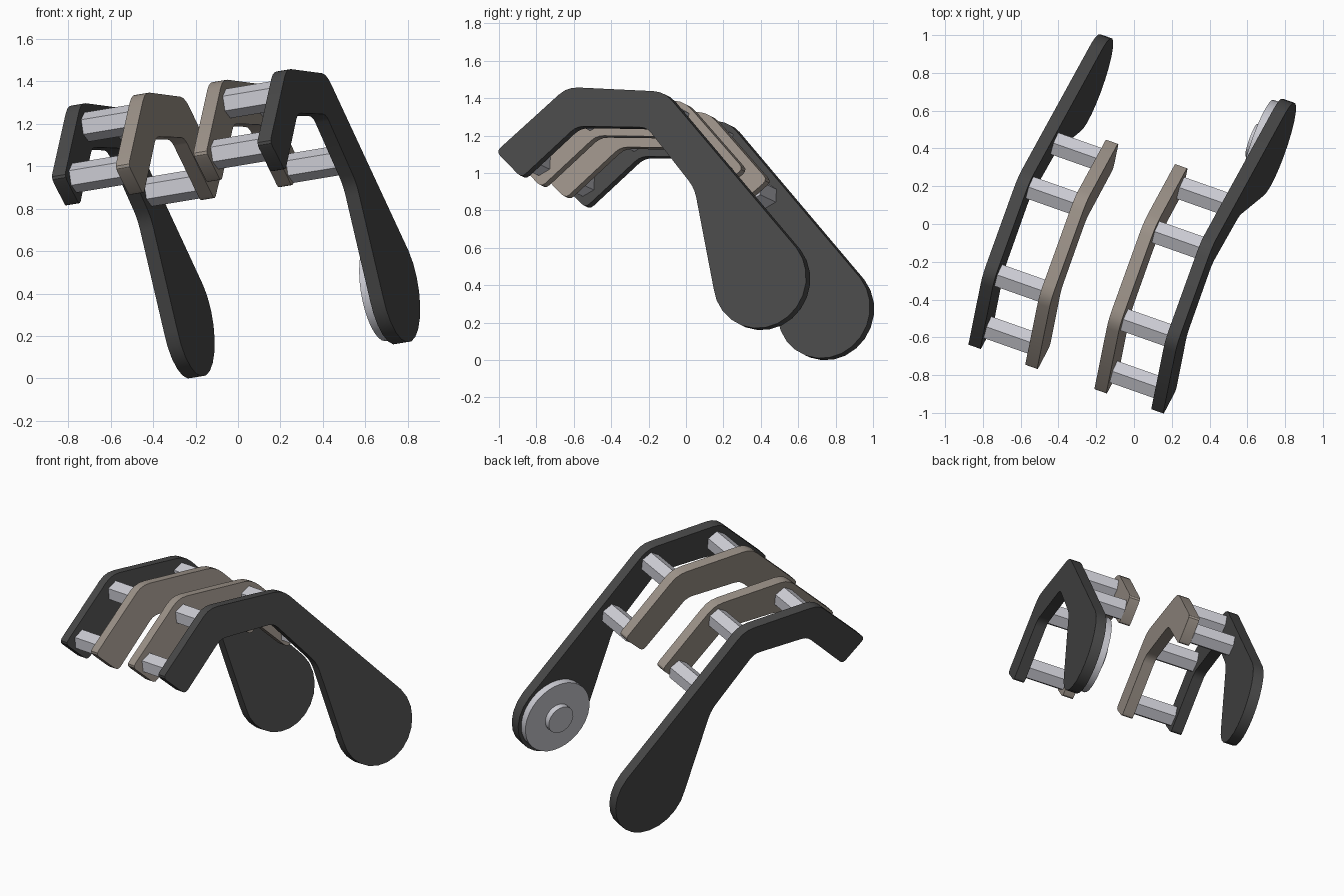
import bpy, bmesh, math
from mathutils import Vector

if "Cube" in bpy.data.objects:
    bpy.data.objects.remove(bpy.data.objects["Cube"])

# The whole assembly is tilted: every plate faces along N. Outlines are given
# as (y, z) seen from the right, on the outer face of the right-hand plate.
KY, KZ, X0 = 0.353, 0.166, 0.695
N = Vector((1, -KY, KZ))
E1 = Vector((KY, 1, 0)).normalized()
E2 = N.normalized().cross(E1)


def material(name, col):
    m = bpy.data.materials.new(name)
    m.diffuse_color = (*col, 1)
    m.use_nodes = True
    m.node_tree.nodes["Principled BSDF"].inputs["Base Color"].default_value = m.diffuse_color
    return m


DARK = material("dark grey", (0.066, 0.066, 0.066))
TAN = material("warm tan", (0.335, 0.29, 0.25))
METAL = material("light metal", (0.6, 0.6, 0.65))


def place(y, z, t):
    return Vector((X0 + KY * y - KZ * z, y, z)) + N * t


def circle(cy, cz, r, start, end, steps, closed=False):
    pts = []
    for i in range(steps if closed else steps + 1):
        a = math.radians(start + (end - start) * i / steps)
        d = (E1 * math.cos(a) + E2 * math.sin(a)) * r
        pts.append((cy + d.y, cz + d.z))
    return pts


def rounded(corners, steps=3):
    """Each corner is (y, z, cut length); cut 0 keeps the point."""
    out = []
    n = len(corners)
    for i, (y, z, r) in enumerate(corners):
        p = Vector((y, z))
        if r == 0:
            out.append((y, z))
            continue
        a = p + (Vector(corners[i - 1][:2]) - p).normalized() * r
        b = p + (Vector(corners[(i + 1) % n][:2]) - p).normalized() * r
        for k in range(steps + 1):
            s = k / steps
            q = a * (1 - s) ** 2 + p * 2 * s * (1 - s) + b * s * s
            out.append((q.x, q.y))
    return out


def slab(name, outline, t0, t1, mat):
    bm = bmesh.new()
    lo = [bm.verts.new(place(y, z, t0)) for y, z in outline]
    hi = [bm.verts.new(place(y, z, t1)) for y, z in outline]
    bm.faces.new(lo)
    bm.faces.new(hi)
    n = len(lo)
    for i in range(n):
        j = (i + 1) % n
        bm.faces.new((lo[i], lo[j], hi[j], hi[i]))
    bmesh.ops.recalc_face_normals(bm, faces=bm.faces)
    me = bpy.data.meshes.new(name)
    bm.to_mesh(me)
    bm.free()
    me.materials.append(mat)
    ob = bpy.data.objects.new(name, me)
    bpy.context.collection.objects.link(ob)
    bpy.ops.object.select_all(action='DESELECT')
    ob.select_set(True)
    bpy.context.view_layer.objects.active = ob
    bpy.ops.object.shade_smooth_by_angle(angle=math.radians(25))
    return ob


# Shared arch, front end to rear bend, and its underside back to the front
top = [(-1.015, 1.115, 0.03), (-0.635, 1.46, 0.06), (-0.115, 1.435, 0.06)]
under = [(-0.21, 1.245, 0.04), (-0.585, 1.25, 0.04), (-0.88, 0.975, 0.03)]

# Long outer plate ends in a round paddle; short inner plate ends square
PADDLE = (0.394, 0.43)
paddle = [(y, z, 0) for y, z in circle(*PADDLE, 0.263, 41, -170, 14)]
long_outline = rounded(top + paddle + [(0.045, 0.92, 0.05)] + under)
short_outline = rounded(top + [(0.2, 1.075, 0.03), (0.057, 0.95, 0.03)] + under)

# Plates
slab("right_outer_plate", long_outline, -0.063, 0, DARK)
slab("right_inner_plate", short_outline, -0.364, -0.301, TAN)
slab("left_inner_plate", short_outline, -0.73, -0.667, TAN)
slab("left_outer_plate", long_outline, -1.031, -0.968, DARK)

# Hexagonal spacers at the bends and ends of each plate pair
SPOTS = [(-0.89, 1.105), (-0.615, 1.345), (-0.15, 1.335), (0.083, 1.04)]
for side, t0, t1 in (("right", -0.301, -0.063), ("left", -0.968, -0.73)):
    for i, (y, z) in enumerate(SPOTS):
        slab(f"{side}_spacer_{i + 1}", circle(y, z, 0.07, 30, 390, 6, True),
             t0, t1, METAL)

# Round pivot disc and its knob on the inside of the right paddle
slab("pivot_disc", circle(*PADDLE, 0.24, 0, 360, 32, True), -0.105, -0.063, METAL)
slab("pivot_knob", circle(*PADDLE, 0.092, 0, 360, 24, True), -0.14, -0.105, METAL)
